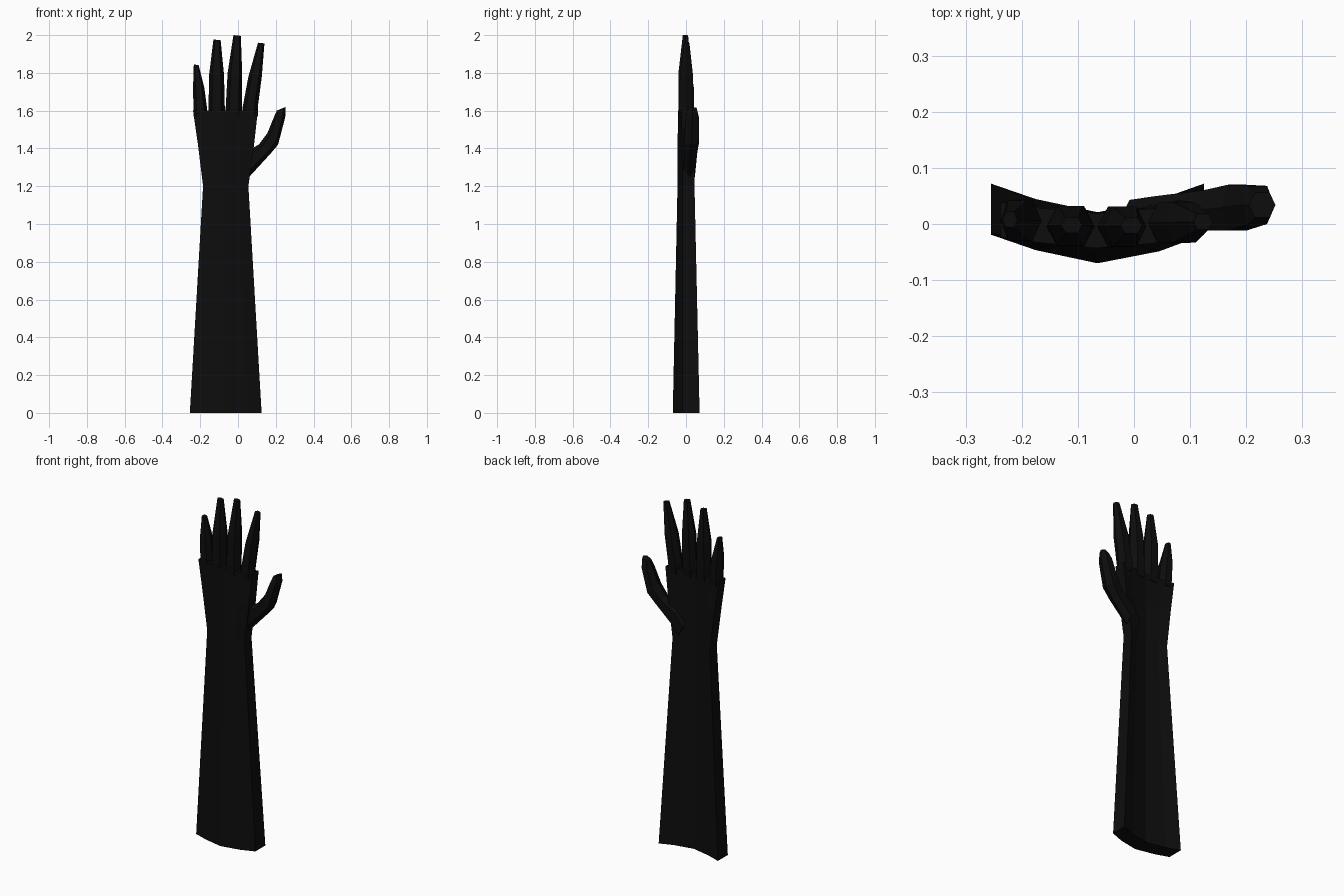
import bpy, bmesh, math
from mathutils import Vector

if "Cube" in bpy.data.objects:
    bpy.data.objects.remove(bpy.data.objects["Cube"])

black = bpy.data.materials.new("black")
black.diffuse_color = (0.004, 0.004, 0.004, 1)
black.use_nodes = True
black.node_tree.nodes["Principled BSDF"].inputs["Base Color"].default_value = black.diffuse_color


def loft(name, rings):
    """Skin a list of equal-length closed rings and cap both ends."""
    bm = bmesh.new()
    rows = [[bm.verts.new(p) for p in ring] for ring in rings]
    n = len(rows[0])
    for a, b in zip(rows, rows[1:]):
        for i in range(n):
            j = (i + 1) % n
            bm.faces.new((a[i], a[j], b[j], b[i]))
    caps = [bm.faces.new(rows[0]), bm.faces.new(rows[-1])]
    bmesh.ops.triangulate(bm, faces=caps)
    bmesh.ops.recalc_face_normals(bm, faces=bm.faces)
    mesh = bpy.data.meshes.new(name)
    bm.to_mesh(mesh)
    bm.free()
    mesh.materials.append(black)
    ob = bpy.data.objects.new(name, mesh)
    bpy.context.collection.objects.link(ob)
    return ob


def slab_ring(z, x0, x1, front, bow, thick):
    """Bowed slab section: five columns, middle pushed to the front."""
    cols = [(0, 1), (0.21, 0.46), (0.5, 0), (0.79, 0.42), (1, 1)]
    pts = [(x0 + (x1 - x0) * t, front + bow * k) for t, k in cols]
    return ([(x, y, z) for x, y in pts]
            + [(x, y + thick, z) for x, y in reversed(pts)])


def digit(name, stations):
    """Six-sided digit; stations are (left xz, right xz, front y, back y)."""
    rings = []
    for l, r, yf, yb in stations:
        l, r = Vector((l[0], 0, l[1])), Vector((r[0], 0, r[1]))
        ring = []
        for t, k in [(0, 0.5), (0.22, 0), (0.78, 0), (1, 0.5), (0.78, 1), (0.22, 1)]:
            p = l.lerp(r, t)
            p.y = yf + (yb - yf) * k
            ring.append(p)
        rings.append(ring)
    return loft(name, rings)


# Forearm sleeve flowing into the palm
loft("forearm_and_palm", [
    slab_ring(0.0, -0.255, 0.125, -0.07, 0.051, 0.091),
    slab_ring(1.2, -0.185, 0.055, -0.045, 0.027, 0.063),
    slab_ring(1.42, -0.212, 0.085, -0.044, 0.022, 0.064),
    slab_ring(1.6, -0.238, 0.105, -0.043, 0.02, 0.062),
])

# Four fingers: base, middle and tip extents in x, tip height, y shift
fingers = {
    "little_finger": [(-0.236, -0.165), (-0.238, -0.178), (-0.234, -0.208), 1.72, 1.845, 0.008],
    "ring_finger": [(-0.156, -0.07), (-0.153, -0.074), (-0.13, -0.092), 1.79, 1.977, -0.002],
    "middle_finger": [(-0.065, 0.02), (-0.055, 0.022), (-0.024, 0.015), 1.8, 2.0, -0.003],
    "index_finger": [(0.025, 0.105), (0.055, 0.126), (0.106, 0.14), 1.78, 1.96, 0.004],
}
for name, (b, m, t, zm, zt, s) in fingers.items():
    digit(name, [
        ((b[0], 1.57), (b[1], 1.57), s - 0.036, s + 0.03),
        ((b[0], 1.62), (b[1], 1.62), s - 0.038, s + 0.034),
        ((m[0], zm), (m[1], zm), s - 0.037, s + 0.034),
        ((t[0], zt), (t[1], zt - 0.004), s - 0.014, s + 0.014),
    ])

# Thumb, rooted on the palm side
digit("thumb", [
    ((-0.02, 1.3), (0.035, 1.2), -0.005, 0.043),
    ((0.035, 1.38), (0.06, 1.25), -0.012, 0.05),
    ((0.11, 1.42), (0.17, 1.37), -0.012, 0.06),
    ((0.155, 1.48), (0.212, 1.42), -0.012, 0.07),
    ((0.192, 1.57), (0.25, 1.565), 0.0, 0.068),
    ((0.205, 1.6), (0.252, 1.62), 0.012, 0.056),
])
